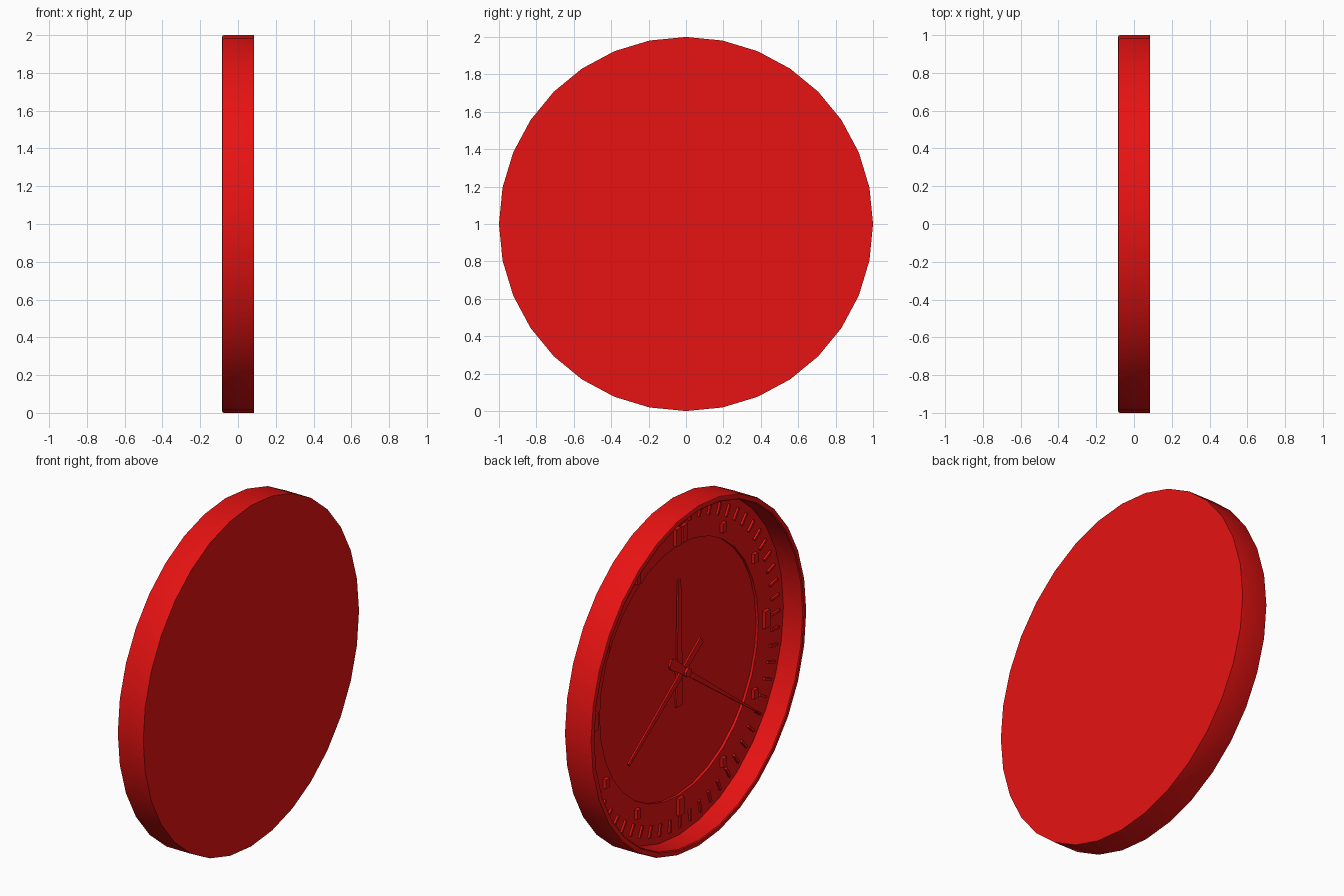
import bpy, bmesh
from math import radians, pi
from mathutils import Matrix, Vector

if "Cube" in bpy.data.objects:
    bpy.data.objects.remove(bpy.data.objects["Cube"], do_unlink=True)

red = bpy.data.materials.new("red")
red.use_nodes = True
red.diffuse_color = (0.8, 0.006, 0.006, 1)
red.node_tree.nodes["Principled BSDF"].inputs["Base Color"].default_value = (0.8, 0.006, 0.006, 1)

CENTRE = Matrix.Translation((0, 0, 1))
RING, DIAL = 0.045, 0.06      # depths of the chapter ring and sunken dial


def finish(name, bm, smooth=False):
    bmesh.ops.recalc_face_normals(bm, faces=bm.faces)
    bm.transform(CENTRE)
    mesh = bpy.data.meshes.new(name)
    bm.to_mesh(mesh)
    bm.free()
    mesh.materials.append(red)
    obj = bpy.data.objects.new(name, mesh)
    bpy.context.collection.objects.link(obj)
    if smooth:
        bpy.ops.object.select_all(action="DESELECT")
        obj.select_set(True)
        bpy.context.view_layer.objects.active = obj
        bpy.ops.object.shade_smooth_by_angle(angle=radians(30))
    return obj


def lathe(name, profile, steps):
    """Turn (x, radius) points round the x axis."""
    bm = bmesh.new()
    verts = [bm.verts.new((x, 0, r)) for x, r in profile]
    edges = [bm.edges.new(pair) for pair in zip(verts, verts[1:])]
    bmesh.ops.spin(bm, geom=verts + edges, cent=(0, 0, 0), axis=(1, 0, 0),
                   angle=2 * pi, steps=steps)
    bmesh.ops.remove_doubles(bm, verts=bm.verts, dist=1e-4)
    return finish(name, bm, True)


def add_box(bm, back, front, width, height, place):
    """Box between two depths, moved to its place on the dial plane."""
    size = Matrix.Diagonal((back - front, width, height, 1))
    depth = Matrix.Translation(((back + front) / 2, 0, 0))
    bmesh.ops.create_cube(bm, size=1, matrix=depth @ place @ size)


def turn(minutes):
    return Matrix.Rotation(radians(minutes * 6), 4, "X")


def hand(name, minutes, back, outline):
    """Flat hand from half an outline of (half width, radius) points."""
    bm = bmesh.new()
    pts = outline + [(-w, r) for w, r in reversed(outline)]
    face = bm.faces.new([bm.verts.new((back, w, r)) for w, r in pts])
    extruded = bmesh.ops.extrude_face_region(bm, geom=[face])["geom"]
    moved = [v for v in extruded if isinstance(v, bmesh.types.BMVert)]
    bmesh.ops.translate(bm, verts=moved, vec=(-0.01, 0, 0))
    bm.transform(turn(minutes))
    return finish(name, bm)


# Case with rounded rim, chapter ring and sunken dial
lathe("case", [(0.085, 0), (0.085, 1), (-0.075, 1), (-0.082, 0.997),
               (-0.085, 0.99), (-0.085, 0.972), (-0.08, 0.967), (RING, 0.967),
               (RING, 0.735), (DIAL, 0.735), (DIAL, 0)], 32)

# Minute ticks
bm = bmesh.new()
for m in range(60):
    add_box(bm, RING, RING - 0.012, 0.014, 0.07,
            turn(m) @ Matrix.Translation((0, 0, 0.887)))
finish("minute_ticks", bm)

# Hour markers: upright blocks, larger at the quarters and double at the top
bm = bmesh.new()
for h in range(12):
    spot = turn(h * 5) @ Vector((0, 0, 0.795))
    quarter = h % 3 == 0
    width, height = (0.045, 0.1) if quarter else (0.035, 0.055)
    for side in ((-0.03, 0.03) if h == 0 else (0,)):
        add_box(bm, RING, RING - 0.02, width, height,
                Matrix.Translation(spot + Vector((0, side, 0))))
finish("hour_markers", bm)

# Hands, stacked along the spindle
hand("hour_hand", 0, 0.05, [(0.03, -0.21), (0.012, 0.53)])
hand("minute_hand", 39.1, 0.025, [(0.022, -0.21), (0.01, 0.62)])
hand("second_hand", 21.05, 0.004, [(0.02, -0.185), (0.032, -0.165), (0.03, -0.12),
                                   (0.016, 0), (0.003, 0.856)])

# Spindle
lathe("spindle", [(DIAL, 0), (DIAL, 0.025), (-0.02, 0.025), (-0.02, 0)], 12)
